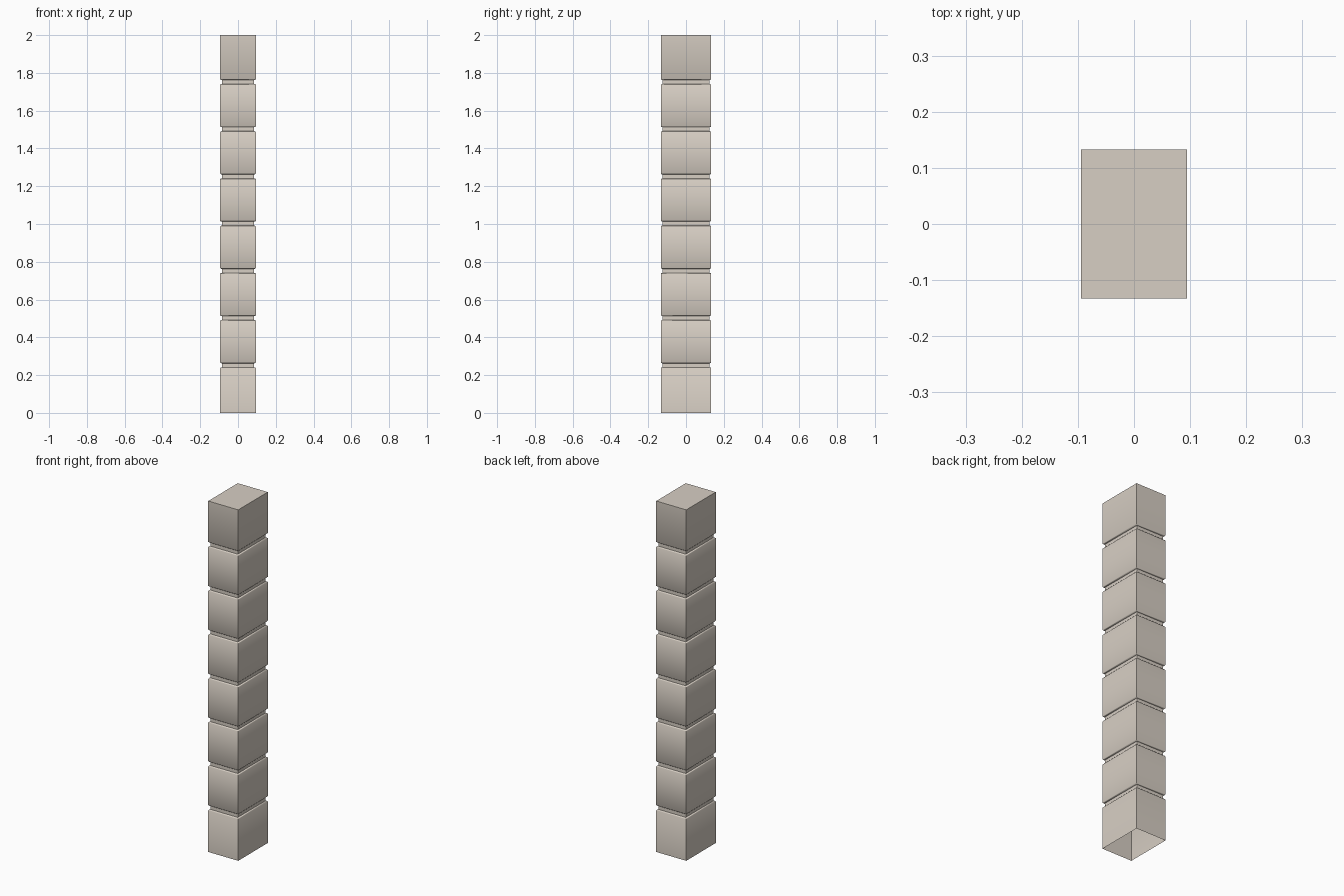
import bpy, bmesh

if "Cube" in bpy.data.objects:
    bpy.data.objects.remove(bpy.data.objects["Cube"])

HX, HY = 0.0945, 0.133   # half width and half depth
BLOCKS, PITCH = 8, 0.25

# Vertical profile: (height, inset), with a chamfered groove at every joint
profile = [(0.0, 0.0)]
for i in range(1, BLOCKS):
    z = i * PITCH + 0.002
    profile += [(z - 0.015, 0.0), (z - 0.0115, 0.003), (z - 0.0105, 0.009),
                (z + 0.0105, 0.009), (z + 0.0115, 0.003), (z + 0.015, 0.0)]
profile.append((BLOCKS * PITCH, 0.0))

# Stack rectangular rings and skin them; the bottom stays open
bm = bmesh.new()
rings = []
for z, d in profile:
    x, y = HX - d, HY - d
    rings.append([bm.verts.new((sx * x, sy * y, z))
                  for sx, sy in ((-1, -1), (1, -1), (1, 1), (-1, 1))])
for a, b in zip(rings, rings[1:]):
    for k in range(4):
        n = (k + 1) % 4
        bm.faces.new((a[k], a[n], b[n], b[k]))
bm.faces.new(rings[-1])  # flat top

mesh = bpy.data.meshes.new("stone_pillar")
bm.to_mesh(mesh)
bm.free()
pillar = bpy.data.objects.new("stone_pillar", mesh)
bpy.context.collection.objects.link(pillar)

# Pale stone
mat = bpy.data.materials.new("pale_stone")
mat.diffuse_color = (0.68, 0.62, 0.55, 1)
mat.use_nodes = True
mat.node_tree.nodes["Principled BSDF"].inputs["Base Color"].default_value = mat.diffuse_color
mesh.materials.append(mat)

# Soft groove lips, sharp corners
bpy.context.view_layer.objects.active = pillar
pillar.select_set(True)
bpy.ops.object.shade_smooth_by_angle(angle=0.8)
